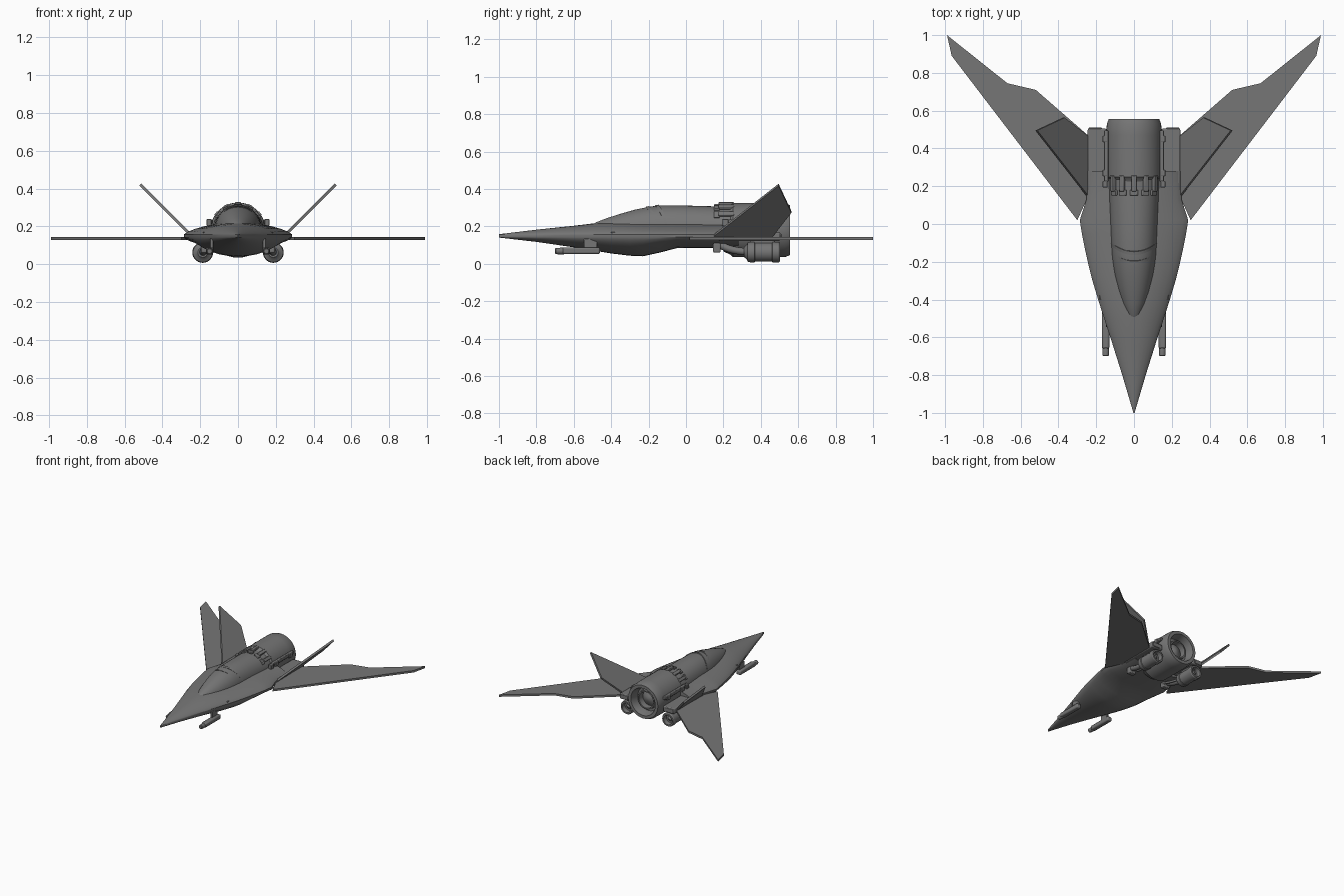
import bpy, bmesh
from math import sin, cos, pi, radians
from mathutils import Vector, Matrix

cube = bpy.data.objects.get("Cube")
if cube:
    bpy.data.objects.remove(cube, do_unlink=True)

grey = bpy.data.materials.new("hull grey")
grey.use_nodes = True
colour = (0.18, 0.18, 0.18, 1)
grey.diffuse_color = colour
grey.node_tree.nodes["Principled BSDF"].inputs["Base Color"].default_value = colour


def finish(name, bm, mirror=False, bevel=0, angle=30):
    bmesh.ops.recalc_face_normals(bm, faces=bm.faces[:])
    me = bpy.data.meshes.new(name)
    bm.to_mesh(me)
    bm.free()
    me.materials.append(grey)
    ob = bpy.data.objects.new(name, me)
    bpy.context.collection.objects.link(ob)
    if bevel:
        mod = ob.modifiers.new("bevel", 'BEVEL')
        mod.width, mod.segments = bevel, 2
    if mirror:
        ob.modifiers.new("mirror", 'MIRROR')
    bpy.ops.object.select_all(action='DESELECT')
    ob.select_set(True)
    bpy.context.view_layer.objects.active = ob
    bpy.ops.object.shade_smooth_by_angle(angle=radians(angle))
    return ob


def loft(name, rings, **kw):
    """Skin a list of equal closed rings and cap both ends."""
    bm = bmesh.new()
    rows = [[bm.verts.new(p) for p in ring] for ring in rings]
    n = len(rows[0])
    for a, b in zip(rows, rows[1:]):
        for i in range(n):
            j = (i + 1) % n
            bm.faces.new((a[i], a[j], b[j], b[i]))
    bm.faces.new(rows[0])
    bm.faces.new(rows[-1])
    return finish(name, bm, **kw)


def turned(name, profile, x=0, z=0, n=40, **kw):
    """Revolve (y, radius) pairs around a lengthwise axis."""
    rings = [[(x + r * cos(2 * pi * i / n), y, z + r * sin(2 * pi * i / n))
              for i in range(n)] for y, r in profile]
    return loft(name, rings, **kw)


def plate(name, outline, offset, **kw):
    """Thin slab: outline shifted both ways along the offset."""
    off = Vector(offset)
    return loft(name, [[Vector(p) - off for p in outline],
                       [Vector(p) + off for p in outline]], mirror=True, **kw)


def box(name, centre, size, roll=0, mirror=True, bevel=0.004):
    bm = bmesh.new()
    m = (Matrix.Translation(centre) @ Matrix.Rotation(roll, 4, 'Y')
         @ Matrix.Diagonal((*size, 1)))
    bmesh.ops.create_cube(bm, size=1, matrix=m)
    return finish(name, bm, mirror=mirror, bevel=bevel)


# Main hull: sharp chine, shallow top, rounded belly
def hull_ring(y, w, top, bottom, chine=0.15, n=14):
    upper = [(w * cos(pi * i / n), y, chine + 0.006 + (top - chine - 0.006) * sin(pi * i / n) ** 1.5)
             for i in range(n + 1)]
    lower = [(-w * cos(pi * i / n), y, chine - 0.008 - (chine - 0.008 - bottom) * sin(pi * i / n) ** 1.3)
             for i in range(n + 1)]
    return upper + lower


hull = [(-1, 0.003, 0.158, 0.14), (-0.8, 0.062, 0.182, 0.117), (-0.6, 0.125, 0.203, 0.088),
        (-0.5, 0.158, 0.215, 0.072), (-0.4, 0.19, 0.22, 0.055), (-0.3, 0.22, 0.22, 0.043),
        (-0.23, 0.238, 0.22, 0.04), (-0.14, 0.258, 0.22, 0.06), (-0.05, 0.276, 0.22, 0.083),
        (0.02, 0.287, 0.22, 0.085), (0.13, 0.252, 0.22, 0.085), (0.28, 0.25, 0.22, 0.088)]
loft("hull", [hull_ring(*s) for s in hull])


# Raised spine carrying the cockpit canopy
def arch(y, w, top, base=0.165, n=20, sweep=0):
    pts = [(w * cos(pi * i / n), y + sweep * abs(cos(pi * i / n)) ** 2,
            base + (top - base) * sin(pi * i / n) ** 0.85) for i in range(n + 1)]
    return pts


spine = [(-0.505, 0.025, 0.208), (-0.48, 0.043, 0.222), (-0.42, 0.066, 0.245),
         (-0.35, 0.087, 0.267), (-0.27, 0.105, 0.29), (-0.2, 0.116, 0.304),
         (-0.15, 0.121, 0.311), (0, 0.128, 0.311), (0.15, 0.134, 0.307), (0.27, 0.138, 0.304)]
loft("canopy_and_spine", [arch(*s) for s in spine])

# Swept arches framing the canopy
for name, y, w, top in (("canopy_front_frame", -0.215, 0.116, 0.305),
                        ("canopy_rear_frame", -0.165, 0.122, 0.313)):
    loft(name, [arch(y, w, top, sweep=0.05), arch(y + 0.018, w + 0.003, top + 0.003, sweep=0.05)])

# Canopy sill rails
plate("canopy_sill", [(0.05, -0.48, 0.2), (0.124, -0.16, 0.2), (0.128, -0.1, 0.2),
                      (0.11, -0.1, 0.2), (0.04, -0.47, 0.2)], (0, 0, 0.006))

# Swept wings
plate("wing", [(0.30, 0.02, 0.135), (0.965, 0.89, 0.135), (0.99, 1.0, 0.135),
               (0.67, 0.745, 0.135), (0.52, 0.71, 0.135), (0.25, 0.475, 0.135),
               (0.2, 0.475, 0.135), (0.2, 0.17, 0.135), (0.25, 0.13, 0.135)], (0, 0, 0.008))

# Canted tail fins
plate("tail_fin", [(0.24, 0.14, 0.145), (0.517, 0.495, 0.422), (0.372, 0.563, 0.277),
                   (0.24, 0.46, 0.145)], (0.0055, 0, -0.0055))

# Shoulders beside the engine
box("engine_shoulder", (0.195, 0.34, 0.145), (0.1, 0.33, 0.045), bevel=0.008)
box("shoulder_cap", (0.205, 0.495, 0.145), (0.07, 0.03, 0.035))

# Main engine with a recessed nozzle
turned("main_engine", [(0.2, 0.115), (0.235, 0.13), (0.25, 0.145), (0.47, 0.146), (0.53, 0.144),
                       (0.555, 0.134), (0.555, 0.11), (0.52, 0.1), (0.485, 0.096),
                       (0.485, 0.078), (0.515, 0.074), (0.515, 0.064), (0.47, 0.06),
                       (0.49, 0.025), (0.495, 0.005)], z=0.18, n=56)

# Clasps gripping the front of the engine
for k, deg in enumerate((0, 27, 52)):
    a = radians(deg)
    centre = (0.139 * sin(a), 0.215, 0.18 + 0.139 * cos(a))
    box(f"engine_clasp_{k + 1}", centre, (0.026, 0.085, 0.02), roll=a, mirror=deg > 0)
    root = (0.132 * sin(a), 0.165, 0.18 + 0.132 * cos(a))
    box(f"clasp_root_{k + 1}", root, (0.042, 0.03, 0.014), roll=a, mirror=deg > 0)

# Side rails and fittings along the engine
box("engine_rail", (0.147, 0.36, 0.225), (0.022, 0.27, 0.025))
for k, y in enumerate((0.21, 0.27, 0.45)):
    box(f"rail_fitting_{k + 1}", (0.153, y, 0.22), (0.026, 0.035, 0.036))

# Booster pods below the shoulders
turned("booster_pod", [(0.31, 0.026), (0.325, 0.04), (0.33, 0.051), (0.345, 0.055), (0.365, 0.055),
                       (0.368, 0.051), (0.46, 0.051), (0.463, 0.055), (0.495, 0.055),
                       (0.503, 0.05), (0.503, 0.038), (0.47, 0.034), (0.47, 0.02),
                       (0.485, 0.004)], x=0.187, z=0.062, n=28, mirror=True)
box("pod_pylon", (0.182, 0.41, 0.115), (0.035, 0.13, 0.05))


# Feed pipes curving from the hull into the pods
def pipe(name, points, radius):
    cu = bpy.data.curves.new(name, 'CURVE')
    cu.dimensions = '3D'
    cu.bevel_depth, cu.bevel_resolution, cu.use_fill_caps = radius, 3, True
    sp = cu.splines.new('BEZIER')
    sp.bezier_points.add(len(points) - 1)
    for bp, p in zip(sp.bezier_points, points):
        bp.co = p
        bp.handle_left_type = bp.handle_right_type = 'AUTO'
    cu.materials.append(grey)
    ob = bpy.data.objects.new(name, cu)
    bpy.context.collection.objects.link(ob)


for side, s in (("left", 1), ("right", -1)):
    pipe(f"feed_pipe_{side}", [(s * 0.17, 0.18, 0.1), (s * 0.178, 0.24, 0.077),
                               (s * 0.187, 0.33, 0.062)], 0.02)
    pipe(f"thin_pipe_{side}", [(s * 0.14, 0.17, 0.09), (s * 0.145, 0.25, 0.07),
                               (s * 0.16, 0.34, 0.06)], 0.009)
box("pipe_socket", (0.165, 0.165, 0.085), (0.06, 0.04, 0.05), bevel=0.006)

# Guns slung under the nose
box("gun_body", (0.15, -0.56, 0.07), (0.04, 0.2, 0.036), bevel=0.009)
turned("gun_barrel", [(-0.7, 0.012), (-0.695, 0.017), (-0.655, 0.018), (-0.64, 0.013),
                      (-0.5, 0.013)], x=0.15, z=0.068, n=16, mirror=True)
box("gun_pylon", (0.14, -0.51, 0.105), (0.018, 0.07, 0.06))

# Small vents on the upper hull, and panel strips near the chine
box("hull_vent", (0.168, -0.383, 0.164), (0.032, 0.036, 0.014), bevel=0.002)
plate("chine_strip", [(0.225, -0.22, 0.163), (0.255, -0.08, 0.163), (0.24, -0.08, 0.163),
                      (0.21, -0.22, 0.163)], (0, 0, 0.004))
